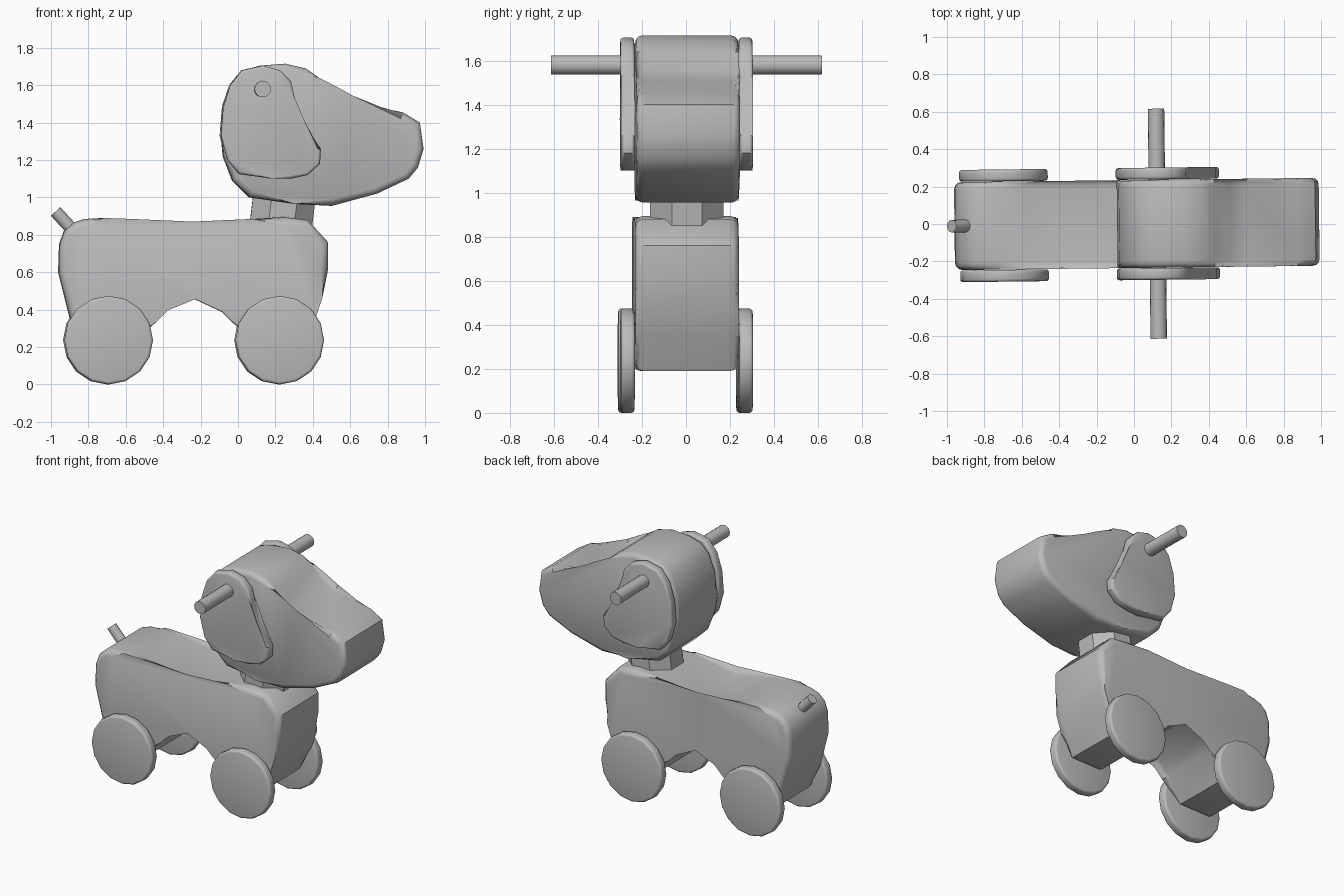
import bpy, bmesh
from math import sin, cos, pi, radians
from mathutils import Vector

if "Cube" in bpy.data.objects:
    bpy.data.objects.remove(bpy.data.objects["Cube"], do_unlink=True)

YAW = 0.012  # the whole toy is turned very slightly

grey = bpy.data.materials.new("plain_grey")
grey.use_nodes = True
COLOUR = (0.5, 0.5, 0.5, 1)
grey.diffuse_color = COLOUR
grey.node_tree.nodes["Principled BSDF"].inputs["Base Color"].default_value = COLOUR


def finish(bm, name, angle=40):
    bmesh.ops.recalc_face_normals(bm, faces=bm.faces[:])
    mesh = bpy.data.meshes.new(name)
    bm.to_mesh(mesh)
    bm.free()
    obj = bpy.data.objects.new(name, mesh)
    bpy.context.collection.objects.link(obj)
    mesh.materials.append(grey)
    obj.rotation_euler.z = YAW
    bpy.ops.object.select_all(action='DESELECT')
    obj.select_set(True)
    bpy.context.view_layer.objects.active = obj
    bpy.ops.object.shade_smooth_by_angle(angle=radians(angle))
    return obj


def slab(name, outline, y0, y1, bevel):
    """Cut an x-z outline from a board and round over its two rims."""
    bm = bmesh.new()
    near = [bm.verts.new((x, y0, z)) for x, z in outline]
    far = [bm.verts.new((x, y1, z)) for x, z in outline]
    caps = [bm.faces.new(near), bm.faces.new(far[::-1])]
    n = len(outline)
    for i in range(n):
        j = (i + 1) % n
        bm.faces.new((near[j], near[i], far[i], far[j]))
    if bevel:
        rims = list({e for f in caps for e in f.edges})
        bmesh.ops.bevel(bm, geom=rims, offset=bevel, segments=3,
                        profile=0.5, affect='EDGES', clamp_overlap=True)
    return finish(bm, name)


def circle(cx, cz, r, sides):
    return [(cx + r * sin(2 * pi * i / sides), cz + r * cos(2 * pi * i / sides))
            for i in range(sides)]


def rod(name, start, end, r, sides, turn=0):
    """Straight rod between two points."""
    a, b = Vector(start), Vector(end)
    q = (b - a).to_track_quat('Z', 'Y')
    bm = bmesh.new()
    rings = []
    for p in (a, b):
        rings.append([bm.verts.new(p + q @ Vector((
            r * cos(turn + 2 * pi * i / sides),
            r * sin(turn + 2 * pi * i / sides), 0))) for i in range(sides)])
    bm.faces.new(rings[0][::-1])
    bm.faces.new(rings[1])
    for i in range(sides):
        j = (i + 1) % sides
        bm.faces.new((rings[0][i], rings[0][j], rings[1][j], rings[1][i]))
    return finish(bm, name)


# Body with arched belly and two leg blocks
slab("body", [
    (-.96, .6), (-.955, .75), (-.93, .82), (-.88, .865), (-.82, .885),
    (-.72, .89), (-.57, .885), (-.24, .83), (.08, .885), (.24, .895),
    (.37, .88), (.48, .76), (.48, .62), (.45, .47), (.41, .35), (.34, .19),
    (.1, .19), (0, .36), (-.06, .42), (-.23, .5), (-.4, .43), (-.47, .36),
    (-.57, .19), (-.82, .19), (-.9, .36)], -.235, .235, .04)

# Head with muzzle
slab("head", [
    (-.09, 1.33), (-.08, 1.5), (-.03, 1.62), (.03, 1.68), (.12, 1.705),
    (.25, 1.715), (.36, 1.69), (.43, 1.64), (.51, 1.56), (.6, 1.51),
    (.88, 1.455), (.97, 1.4), (.99, 1.26), (.96, 1.16), (.91, 1.1),
    (.74, 1.02), (.5, .955), (.3, .965), (.06, 1), (-.03, 1.09),
    (-.08, 1.22)], -.235, .235, .035)

# Ears and wheels on both sides
ear = [(-.095, 1.33), (-.083, 1.48), (-.045, 1.6), (.02, 1.68), (.13, 1.705),
       (.22, 1.68), (.28, 1.62), (.3, 1.53), (.34, 1.4), (.44, 1.26),
       (.435, 1.18), (.37, 1.12), (.28, 1.1), (.18, 1.1), (0, 1.125),
       (-.06, 1.2)]
for side, s in (("left", 1), ("right", -1)):
    y0, y1 = sorted((s * .237, s * .3))
    slab(side + "_ear", ear, y0, y1, .015)
    for end, x in (("front", .22), ("back", -.695)):
        slab(f"{end}_{side}_wheel", circle(x, .237, .237, 16), y0, y1, .015)

# Handle bar, neck and tail
rod("handle_bar", (.125, -.615, 1.58), (.125, .615, 1.58), .044, 16)
rod("neck", (.22, 0, .78), (.255, 0, 1.06), .18, 8, pi / 8)
rod("tail", (-.87, 0, .81), (-.975, 0, .925), .034, 12)
